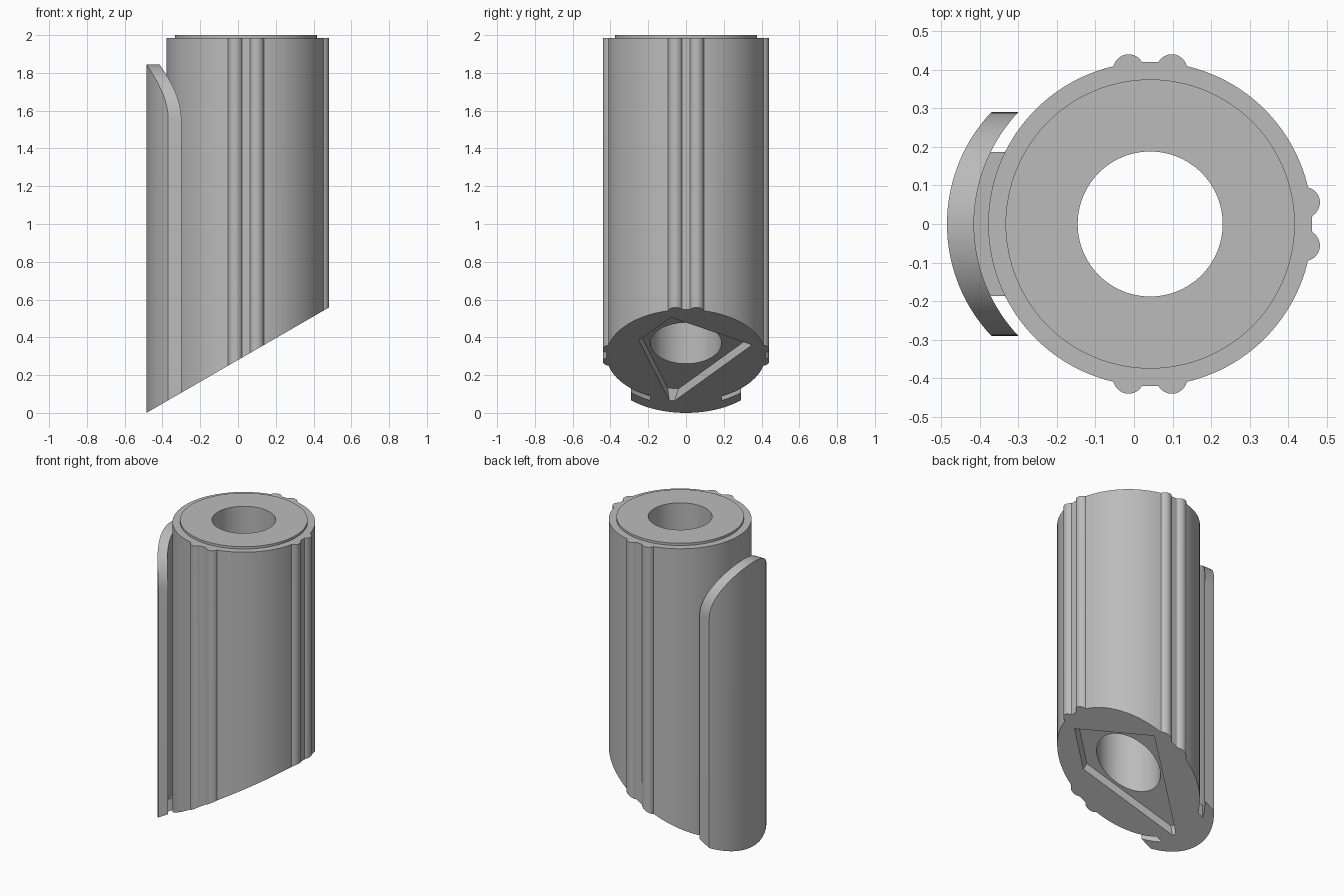
import bpy, bmesh, math
from mathutils import Vector

cube = bpy.data.objects.get("Cube")
if cube:
    bpy.data.objects.remove(cube, do_unlink=True)

CX, R, BORE = 0.042, 0.42, 0.188        # tube axis and radii
TOP, LIP = 1.985, 2.0
SLOPE = math.tan(math.radians(30))
CLIP_R, CLIP_W = 0.423, 0.29            # clip arc radius and half width

grey = bpy.data.materials.new("grey_plastic")
grey.use_nodes = True
grey.diffuse_color = (0.5, 0.5, 0.5, 1)
grey.node_tree.nodes["Principled BSDF"].inputs["Base Color"].default_value = (0.5, 0.5, 0.5, 1)


def slant(x):
    """Height of the angled bottom plane."""
    return SLOPE * (x + 0.485)


def make_object(name, bm):
    bmesh.ops.recalc_face_normals(bm, faces=bm.faces)
    mesh = bpy.data.meshes.new(name)
    bm.to_mesh(mesh)
    bm.free()
    mesh.materials.append(grey)
    obj = bpy.data.objects.new(name, mesh)
    bpy.context.collection.objects.link(obj)
    return obj


def prism(name, lower, upper):
    """Solid between two matching outlines."""
    bm = bmesh.new()
    a = [bm.verts.new(p) for p in lower]
    b = [bm.verts.new(p) for p in upper]
    bm.faces.new(a)
    bm.faces.new(b)
    for i in range(len(a)):
        j = (i + 1) % len(a)
        bm.faces.new((a[i], a[j], b[j], b[i]))
    return make_object(name, bm)


def circle(radius, z, count=128):
    return [(CX + radius * math.cos(math.tau * i / count),
             radius * math.sin(math.tau * i / count), z) for i in range(count)]


def curved_plate(name, width, x_out, x_in, top, steps=48):
    """Curved upright plate whose foot follows the angled bottom."""
    bm = bmesh.new()
    columns = []
    for i in range(steps + 1):
        y = width * math.sin(math.pi * (i / steps - 0.5))
        xo, xi = x_out(y), x_in(y)
        points = [(xo, y, slant(xo)), (xi, y, slant(xi)),
                  (xi, y, top(xi, y)), (xo, y, top(xo, y))]
        columns.append([bm.verts.new(p) for p in points])
    for a, b in zip(columns, columns[1:]):
        for k in range(4):
            m = (k + 1) % 4
            bm.faces.new((a[k], a[m], b[m], b[k]))
    bm.faces.new(columns[0])
    bm.faces.new(columns[-1])
    return make_object(name, bm)


def cut(obj, cutter):
    mod = obj.modifiers.new("cut", 'BOOLEAN')
    mod.operation, mod.solver, mod.object = 'DIFFERENCE', 'EXACT', cutter
    bpy.context.view_layer.objects.active = obj
    bpy.ops.object.modifier_apply(modifier=mod.name)


# Tube outline with a pair of round ribs on three sides
ribs = []
for side in (0, 90, -90):
    for offset in (-0.056, 0.056):
        ribs.append((math.radians(side) + math.atan2(offset, 0.4), math.hypot(0.4, offset)))


def radius_at(angle, rib_r=0.04):
    best = R
    for rib_angle, dist in ribs:
        d = angle - rib_angle
        root = rib_r ** 2 - (dist * math.sin(d)) ** 2
        if root > 0 and math.cos(d) > 0:
            best = max(best, dist * math.cos(d) + math.sqrt(root))
    return best


outline = []
for i in range(720):
    t = math.tau * i / 720
    outline.append((CX + radius_at(t) * math.cos(t), radius_at(t) * math.sin(t)))
body = prism("ribbed_tube", [(x, y, slant(x)) for x, y in outline],
             [(x, y, TOP) for x, y in outline])

# Raised lip on the top
lip = prism("top_lip", circle(0.375, TOP), circle(0.375, LIP))

# Four-sided recess in the angled face, then the bore
inward = Vector((-0.5, 0, math.sqrt(0.75)))
corners = [Vector((x, y, slant(x))) for x, y in
           ((0.18, -0.25), (0.39, -0.08), (0.138, 0.35), (-0.398, -0.08))]
recess = prism("recess_cutter", [c - inward * 0.05 for c in corners],
               [c + inward * 0.056 for c in corners])
bore = prism("bore_cutter", circle(BORE, -0.5), circle(BORE, 2.5))
cut(body, recess)
cut(body, bore)
cut(lip, bore)
for helper in (recess, bore):
    bpy.data.objects.remove(helper, do_unlink=True)


# Side clip with a round top, joined to the tube at its foot
def clip_outer(y):
    return -0.062 - math.sqrt(CLIP_R ** 2 - y * y)


def clip_inner(y):
    return clip_outer(y) + 0.07


clip = curved_plate("side_clip", CLIP_W, clip_outer, clip_inner,
                    lambda x, y: 1.555 + math.sqrt(max(CLIP_W ** 2 - y * y, 0)))
bridge = curved_plate("clip_bridge", 0.187, clip_inner,
                      lambda y: CX - math.sqrt(R * R - y * y),
                      lambda x, y: slant(x) + 0.08)

# Smooth walls with crisp rims
bpy.ops.object.select_all(action='DESELECT')
for obj in (body, lip, clip, bridge):
    obj.select_set(True)
bpy.context.view_layer.objects.active = body
bpy.ops.object.shade_smooth_by_angle(angle=math.radians(30))
